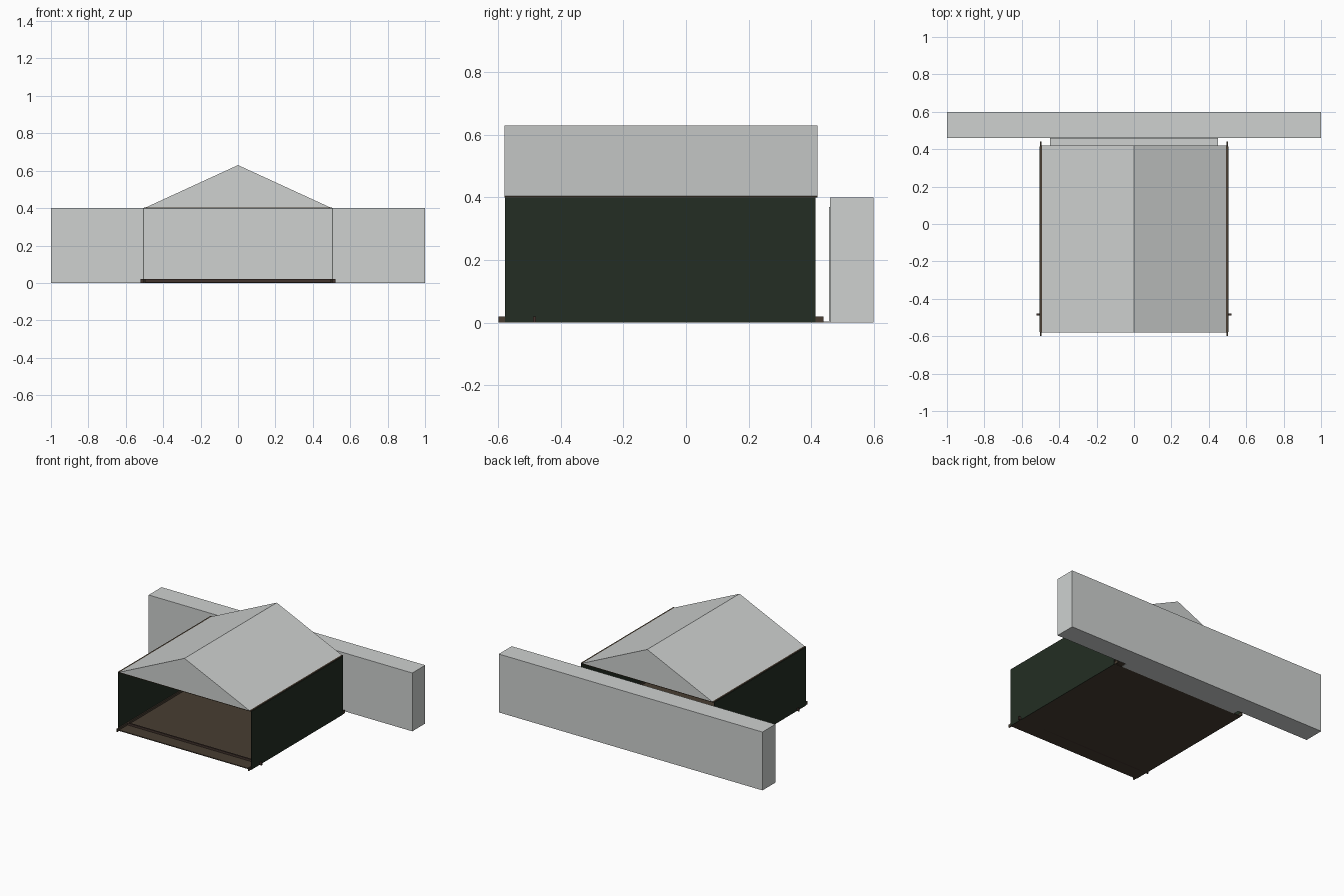
import bpy, bmesh

if "Cube" in bpy.data.objects:
    bpy.data.objects.remove(bpy.data.objects["Cube"])


def material(name, r, g, b):
    m = bpy.data.materials.new(name)
    m.diffuse_color = (r, g, b, 1)
    m.use_nodes = True
    m.node_tree.nodes["Principled BSDF"].inputs["Base Color"].default_value = m.diffuse_color
    return m


GREY = material("pale grey", 0.62, 0.64, 0.63)
GREEN = material("dark green", 0.017, 0.027, 0.017)
BROWN = material("dark brown", 0.065, 0.048, 0.032)
RED_BROWN = material("reddish brown", 0.055, 0.034, 0.027)


def add_object(name, bm, mat):
    bmesh.ops.recalc_face_normals(bm, faces=bm.faces)
    me = bpy.data.meshes.new(name)
    bm.to_mesh(me)
    bm.free()
    me.materials.append(mat)
    ob = bpy.data.objects.new(name, me)
    bpy.context.collection.objects.link(ob)
    return ob


def box(name, x, y, z, mat):
    """Box given by its (min, max) range on each axis."""
    bm = bmesh.new()
    bmesh.ops.create_cube(bm, size=1)
    for v in bm.verts:
        v.co = [r[0] if c < 0 else r[1] for c, r in zip(v.co, (x, y, z))]
    return add_object(name, bm, mat)


# Long wall behind the shed, with a shallow panel and a ground strip
box("back_wall", (-1, 1), (0.46, 0.6), (0, 0.4), GREY)
box("back_wall_panel", (-0.45, 0.45), (0.457, 0.46), (0.0, 0.37), GREY)
box("ground_strip", (-0.45, 0.45), (0.42, 0.46), (0, 0.004), GREY)

# Gable roof: triangular profile extruded along y
bm = bmesh.new()
profile = [bm.verts.new((x, -0.58, z))
           for x, z in ((-0.492, 0.404), (0.492, 0.404), (0, 0.63))]
face = bm.faces.new(profile)
ext = bmesh.ops.extrude_face_region(bm, geom=[face], use_keep_orig=True)
for g in ext["geom"]:
    if isinstance(g, bmesh.types.BMVert):
        g.co.y += 1.0
add_object("gable_roof", bm, GREY)

# Floor and ceiling boards
box("floor_board", (-0.5, 0.5), (-0.58, 0.42), (0, 0.006), BROWN)
box("ceiling_board", (-0.503, 0.503), (-0.58, 0.42), (0.399, 0.404), BROWN)

# Thin side walls with base rails, open at front and back
for s, side in ((-1, "left"), (1, "right")):
    box("wall_" + side, sorted((s * 0.503, s * 0.506)), (-0.578, 0.414), (0, 0.4), GREEN)
    box("rail_" + side, sorted((s * 0.495, s * 0.503)), (-0.6, 0.44), (0, 0.02), BROWN)

# Cross bar lying over the floor near the front
box("cross_bar", (-0.52, 0.52), (-0.489, -0.479), (0, 0.02), RED_BROWN)
